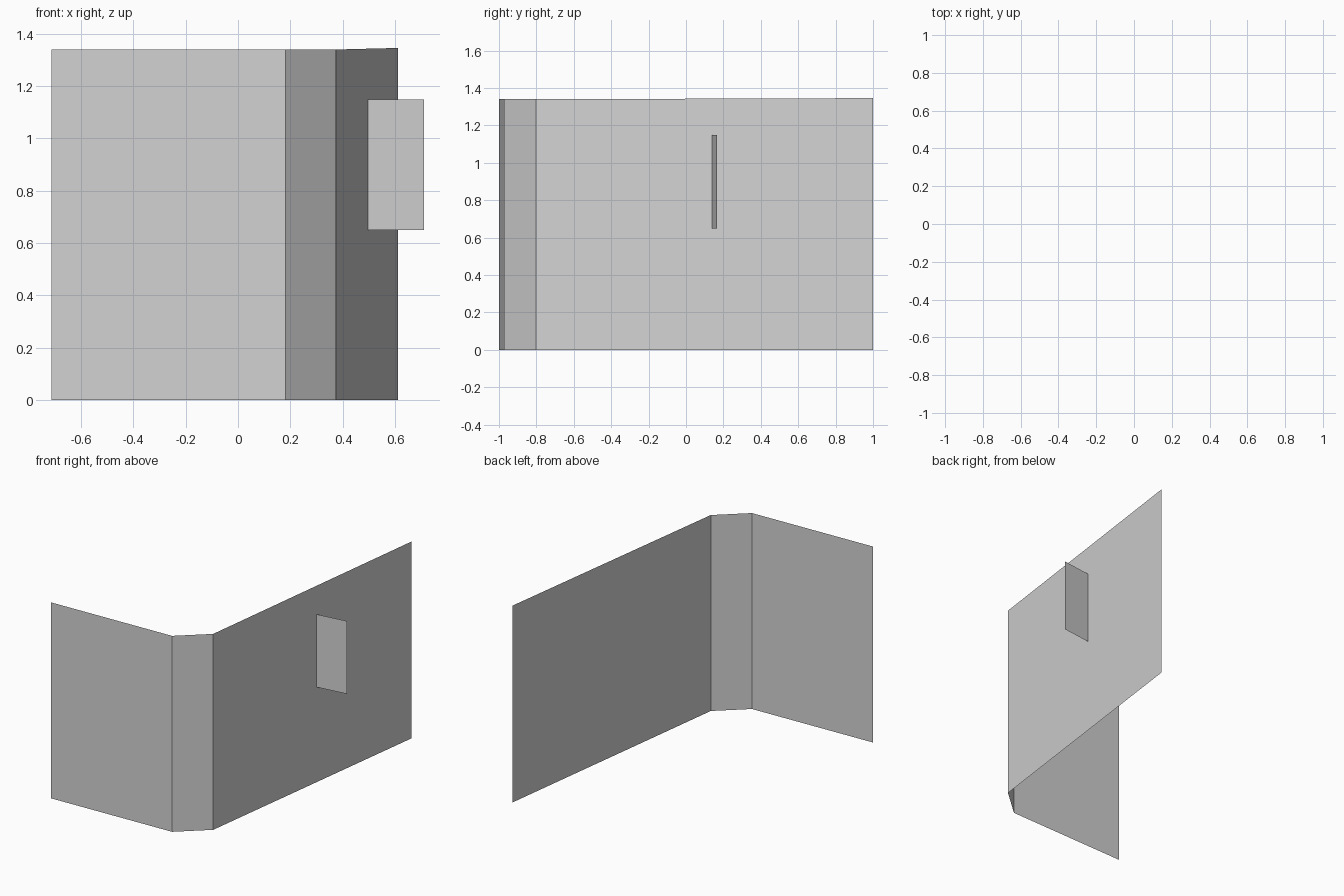
import bpy
import bmesh

# Remove the default object
cube = bpy.data.objects.get("Cube")
if cube:
    bpy.data.objects.remove(cube, do_unlink=True)

# Single plain grey
GREY = (0.65, 0.65, 0.65, 1.0)
grey = bpy.data.materials.new("plain_grey")
grey.use_nodes = True
grey.diffuse_color = GREY
grey.node_tree.nodes["Principled BSDF"].inputs["Base Color"].default_value = GREY


def upright_sheet(name, path, bottom, tops):
    """Raise a plan path into a thin folded sheet with one top height per point."""
    bm = bmesh.new()
    low = [bm.verts.new((x, y, bottom)) for x, y in path]
    high = [bm.verts.new((x, y, z)) for (x, y), z in zip(path, tops)]
    for i in range(len(path) - 1):
        bm.faces.new((low[i], low[i + 1], high[i + 1], high[i]))
    mesh = bpy.data.meshes.new(name)
    bm.to_mesh(mesh)
    bm.free()
    mesh.materials.append(grey)
    obj = bpy.data.objects.new(name, mesh)
    bpy.context.collection.objects.link(obj)
    return obj


# Folded wall: front panel, narrow corner panel, long side panel
upright_sheet(
    "folded_wall",
    [(-0.713, -1.0), (0.182, -0.972), (0.374, -0.802), (0.611, 1.0)],
    0.0,
    [1.34, 1.34, 1.34, 1.346],
)

# Small sign plate standing out from the side panel
upright_sheet("side_plate", [(0.496, 0.138), (0.711, 0.165)], 0.65, [1.148, 1.148])
